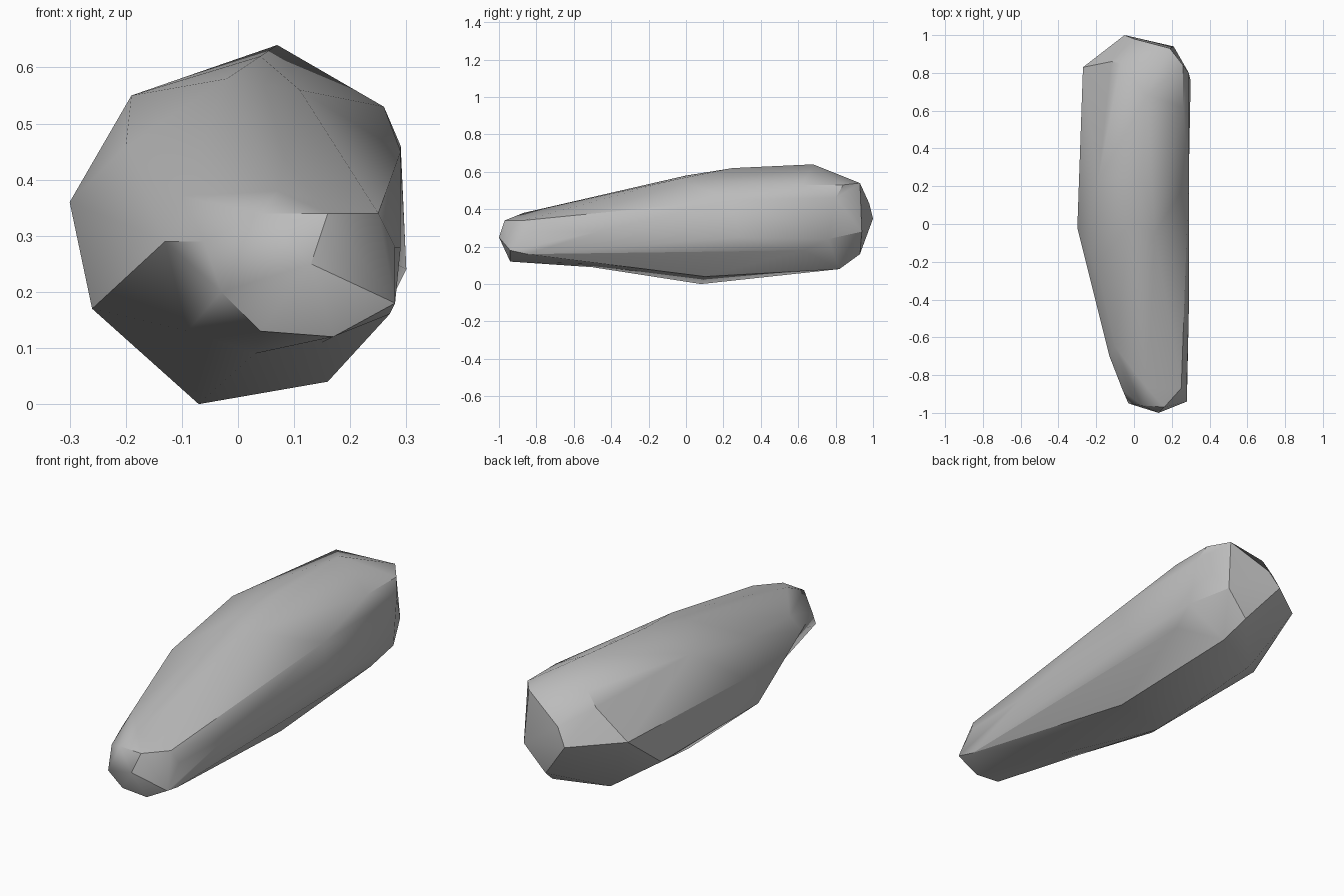
import bpy
import bmesh
import math
from mathutils import Vector

UNIT = 0.01  # corner positions below are given in hundredths
HEART = Vector((0, 0, 32)) * UNIT  # middle of the stone
STRETCH = Vector((1, 0.3, 1))  # squeezes the long axis to a ball
BALL_RADIUS = 0.3

# Remove the default object
default_cube = bpy.data.objects.get("Cube")
if default_cube:
    bpy.data.objects.remove(default_cube, do_unlink=True)


def flat_material(name, colour):
    material = bpy.data.materials.new(name)
    material.use_nodes = True
    material.diffuse_color = colour
    shader = material.node_tree.nodes["Principled BSDF"]
    shader.inputs["Base Color"].default_value = colour
    shader.inputs["Roughness"].default_value = 0.9
    return material


# Narrow front tip
front_tip = [
    (13, -100, 25), (16, -97, 34), (4, -96, 34), (-3, -95, 20),
    (17, -94, 12), (28, -94, 18), (4, -94, 13), (25, -87, 34),
    (28, -85, 28), (27, -85, 16), (-6, -88, 29), (7, -87, 38),
]

# Long upper ridges and the crown
crown = [
    (11, -5, 56), (-2, 0, 58), (4, 25, 62), (7, 68, 64), (-7, 85, 57),
    (-19, 23, 55), (-20, -22, 46), (-10, -65, 37), (-12, 86, 51),
]

# Left and right flanks
flanks = [
    (29, -47, 28), (29, 24, 45), (28, 29, 25), (26, 62, 53), (29, 80, 46),
    (26, 84, 53), (27, 63, 18), (30, 76, 24),
    (-30, -2, 36), (-27, 83, 37), (-26, 56, 17),
    (-26, -18, 17), (-13, -70, 29),
]

# Blunt back end
back_end = [
    (-5, 100, 35), (0, 98, 43), (19, 93, 54), (21, 94, 28), (10, 93, 16),
]

# Underside
belly = [
    (-7, 8, 0), (16, 10, 4), (3, -50, 9), (15, -53, 11), (-9, -50, 13),
    (-10, 72, 7), (14, 82, 8),
]


def rounded(point, blend):
    """Squeeze a corner to a compact block and ease it outwards to a ball."""
    local = (point - HEART) * STRETCH
    return local.lerp(local.normalized() * BALL_RADIUS, blend)


def wrap(corners, blend):
    """Skin the rounded corners, then return each one to its true place."""
    bm = bmesh.new()
    home = {bm.verts.new(rounded(corner, blend)): corner for corner in corners}
    hull = bmesh.ops.convex_hull(bm, input=bm.verts, use_existing_faces=False)
    spare = set(hull["geom_interior"]) | set(hull["geom_unused"])
    complete = not any(isinstance(item, bmesh.types.BMVert) for item in spare)
    for vert, corner in home.items():
        vert.co = corner
    return bm, complete


def build_stone(name, corner_groups, material):
    """Use the least rounding that keeps every corner, hollows included."""
    corners = [Vector(corner) * UNIT for group in corner_groups for corner in group]
    steps = 20
    for step in range(steps + 1):
        bm, complete = wrap(corners, step / steps)
        if complete or step == steps:
            break
        bm.free()
    bmesh.ops.recalc_face_normals(bm, faces=bm.faces)
    mesh = bpy.data.meshes.new(name)
    bm.to_mesh(mesh)
    bm.free()
    mesh.materials.append(material)
    stone = bpy.data.objects.new(name, mesh)
    bpy.context.collection.objects.link(stone)
    return stone


stone_grey = flat_material("stone grey", (0.5, 0.5, 0.5, 1))
stone = build_stone("long_stone", [front_tip, crown, flanks, back_end, belly], stone_grey)

# Soft shading with crisp ridges
bpy.ops.object.select_all(action="DESELECT")
stone.select_set(True)
bpy.context.view_layer.objects.active = stone
bpy.ops.object.shade_smooth_by_angle(angle=math.radians(30))
